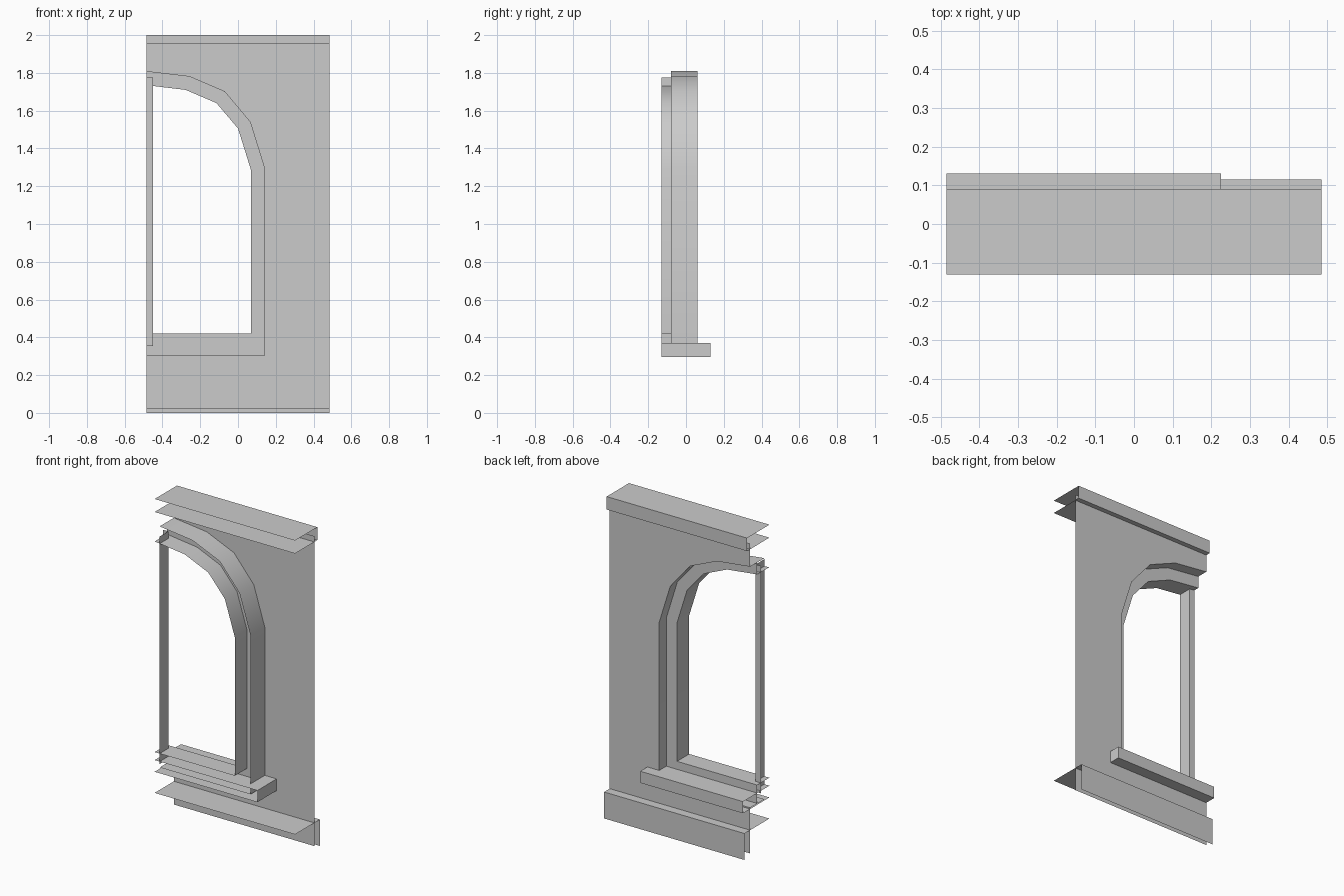
import bpy
from math import radians

if "Cube" in bpy.data.objects:
    bpy.data.objects.remove(bpy.data.objects["Cube"])

L, R = -0.485, 0.485      # left and right ends of the panel
IN = -0.13                # open inner side


def make(name, verts, faces, smooth=False):
    me = bpy.data.meshes.new(name)
    me.from_pydata(verts, [], faces)
    me.update()
    ob = bpy.data.objects.new(name, me)
    bpy.context.collection.objects.link(ob)
    if smooth:
        bpy.ops.object.select_all(action='DESELECT')
        ob.select_set(True)
        bpy.context.view_layer.objects.active = ob
        bpy.ops.object.shade_smooth_by_angle(angle=radians(32))
    return ob


def strip(name, a, b, cap=False, smooth=False):
    """Quad strip between two matching polylines, optionally capped at b."""
    n = len(a)
    faces = [(i, i + 1, n + i + 1, n + i) for i in range(n - 1)]
    if cap:
        faces.append(tuple(range(n, 2 * n)))
    return make(name, list(a) + list(b), faces, smooth)


def moulding(name, profile, x1, cap=False):
    """Sweep a (y, z) profile along x."""
    strip(name, [(L, y, z) for y, z in profile],
          [(x1, y, z) for y, z in profile], cap)


def at_y(path, y):
    return [(x, y, z) for x, z in path]


# Half-arch outlines (x, z), from crown to sill
outer = [(L, 1.81), (-0.257, 1.783), (-0.07, 1.703), (0.067, 1.54),
         (0.143, 1.295), (0.143, 0.305), (L, 0.305)]
inner = [(L, 1.735), (-0.277, 1.71), (-0.114, 1.64), (0.0, 1.506),
         (0.069, 1.285), (0.069, 0.42), (L, 0.42)]

# Wall sheet with the window notch
wall = [(L, 1.955), (R, 1.955), (R, 0.02), (L, 0.02)] + outer[::-1]
make("wall", at_y(wall, 0.06), [tuple(range(len(wall)))])

# Window reveal, frame face and frame inner edge
strip("window_reveal", at_y(outer, 0.06), at_y(outer, -0.08), smooth=True)
strip("frame_face", at_y(outer, -0.01), at_y(inner, -0.01))
strip("frame_edge", at_y(inner, -0.01), at_y(inner, IN), smooth=True)

# Half mullion at the window centre line
mull = [(L, -0.045), (-0.45, -0.045), (-0.45, IN)]
strip("mullion", [(x, y, 1.775) for x, y in mull],
      [(x, y, 0.355) for x, y in mull])

# Cornice, base and window sill
moulding("cornice", [(IN, 1.919), (0.09, 1.919), (0.09, 2.0), (IN, 2.0)], R)
moulding("base", [(0.115, 0.0), (0.115, 0.165), (IN, 0.165)], R)
moulding("sill", [(IN, 0.297), (0.13, 0.297), (0.13, 0.37), (IN, 0.37)],
         0.225, cap=True)
